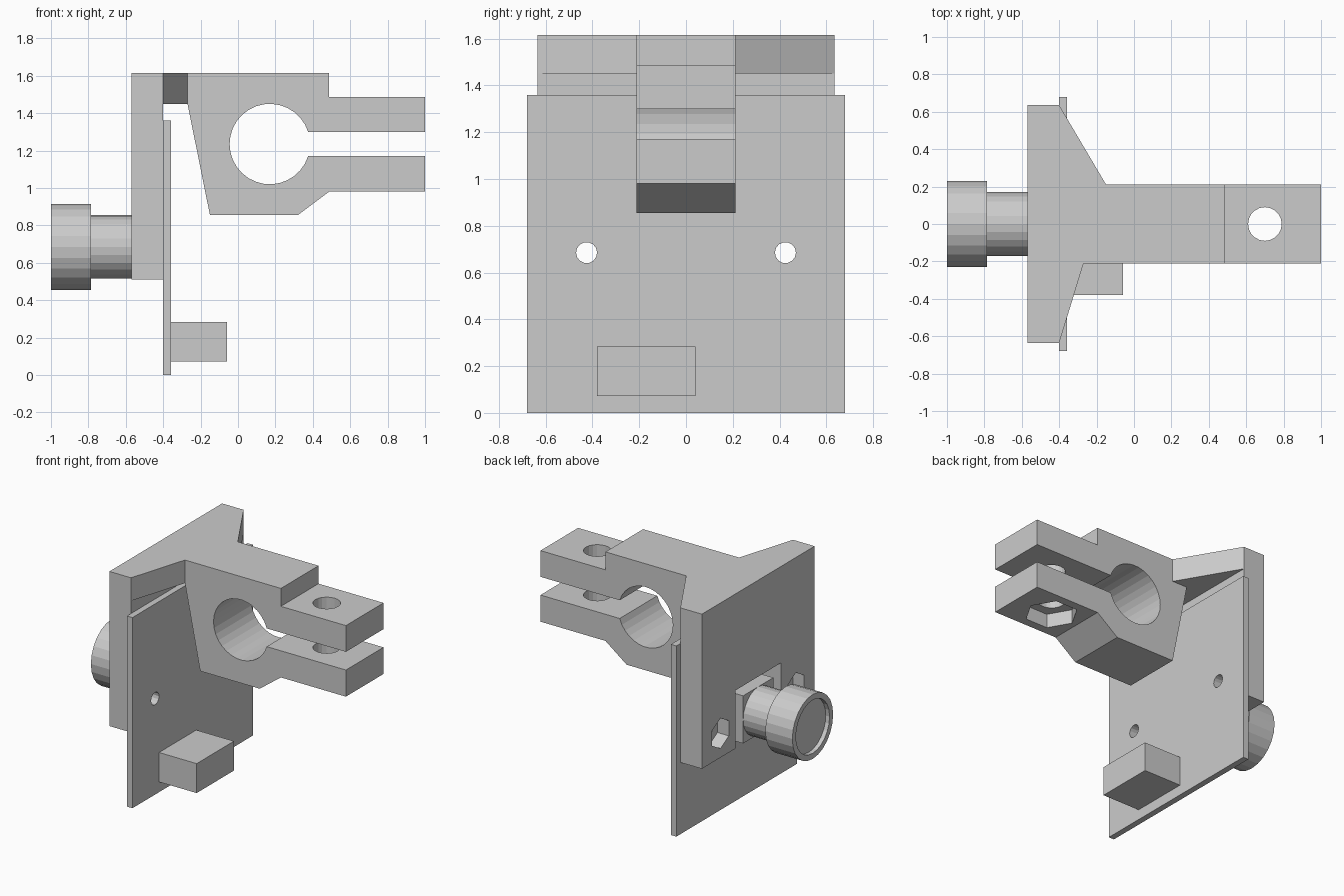
import bpy, bmesh
from math import sin, cos, pi, asin
from mathutils import Matrix, Vector

if "Cube" in bpy.data.objects:
    bpy.data.objects.remove(bpy.data.objects["Cube"])


def to_object(name, bm):
    bmesh.ops.recalc_face_normals(bm, faces=bm.faces)
    mesh = bpy.data.meshes.new(name)
    bm.to_mesh(mesh)
    bm.free()
    ob = bpy.data.objects.new(name, mesh)
    bpy.context.collection.objects.link(ob)
    return ob


def prism(name, pts, lo, hi, axis):
    """Extrude a 2D outline along axis: x uses (y,z), y uses (x,z), z uses (x,y)."""
    place = {'x': lambda a, b: (lo, a, b),
             'y': lambda a, b: (a, lo, b),
             'z': lambda a, b: (a, b, lo)}[axis]
    step = Vector([(hi - lo) * (axis == k) for k in 'xyz'])
    bm = bmesh.new()
    face = bm.faces.new([bm.verts.new(place(*p)) for p in pts])
    res = bmesh.ops.extrude_face_region(bm, geom=[face], use_keep_orig=True)
    verts = [g for g in res['geom'] if isinstance(g, bmesh.types.BMVert)]
    bmesh.ops.translate(bm, verts=verts, vec=step)
    return to_object(name, bm)


def ring(ca, cb, r, n, start=0.0):
    return [(ca + r * cos(start + 2 * pi * i / n),
             cb + r * sin(start + 2 * pi * i / n)) for i in range(n)]


def rect(a0, a1, b0, b1):
    return [(a0, b0), (a1, b0), (a1, b1), (a0, b1)]


def cut(target, *cutters):
    bpy.context.view_layer.objects.active = target
    for c in cutters:
        c.hide_render = True
        mod = target.modifiers.new('cut', 'BOOLEAN')
        mod.operation, mod.solver, mod.object = 'DIFFERENCE', 'EXACT', c
        bpy.ops.object.modifier_apply(modifier=mod.name)
        bpy.data.objects.remove(c, do_unlink=True)


LENS_Z = 0.685
TOP = 1.615

# Split clamp: one outline that runs round the bore and out through the slot
cx, cz, r, half = 0.17, 1.235, 0.215, 0.065
a0 = asin(half / r)
bore = [(cx + r * cos(a), cz + r * sin(a))
        for a in (a0 + (2 * pi - 2 * a0) * i / 28 for i in range(29))]
outline = [(1, cz + half), (1, 1.487), (0.487, 1.487), (0.487, TOP), (-0.27, TOP),
           (-0.27, 1.45), (-0.15, 0.855), (0.32, 0.855), (0.487, 0.98),
           (1, 0.98), (1, cz - half)]
clamp = prism('clamp', outline + bore[::-1], -0.212, 0.212, 'y')
cut(clamp,
    prism('bolt_cutter', ring(0.7, 0, 0.09, 20), 0.8, 1.8, 'z'),
    prism('nut_cutter', ring(0.7, 0, 0.175, 6), 0.8, 1.08, 'z'))

# Web joining clamp to back plate
prism('web', [(-0.40, -0.635), (-0.27, -0.212), (-0.27, 0.212),
              (-0.15, 0.212), (-0.40, 0.635)], 1.45, TOP, 'z')

# Back plate, notched at the bottom for the lens housing
notch = [(-0.635, 0.512), (-0.255, 0.512), (-0.255, 0.927)]
half_outline = [(-0.635, TOP)] + notch
plate = prism('back_plate', half_outline + [(-y, z) for y, z in half_outline[::-1]],
              -0.57, -0.40, 'x')

# Circuit board
board = prism('circuit_board', rect(-0.68, 0.68, 0, 1.36), -0.40, -0.357, 'x')

# Screw holes through plate and board, with hex nut pockets behind
for y in (-0.425, 0.425):
    for part in (plate, board):
        cut(part, prism('screw_cutter', ring(y, LENS_Z, 0.045, 14), -0.8, -0.2, 'x'))
    cut(plate, prism('pocket_cutter', ring(y, LENS_Z, 0.108, 6, pi / 2), -0.8, -0.48, 'x'))

# Cable connector
prism('connector', rect(-0.38, 0.04, 0.073, 0.283), -0.357, -0.06, 'x')

# Lens housing, barrel and recessed cap
prism('lens_housing', rect(-0.17, 0.17, LENS_Z - 0.17, LENS_Z + 0.17), -0.57, -0.40, 'x')
prism('lens_barrel', ring(0, LENS_Z, 0.17, 24), -0.79, -0.57, 'x')
cap = prism('lens_cap', ring(0, LENS_Z, 0.23, 24), -1, -0.787, 'x')
cut(cap, prism('recess_cutter', ring(0, LENS_Z, 0.19, 24), -1.1, -0.97, 'x'))
